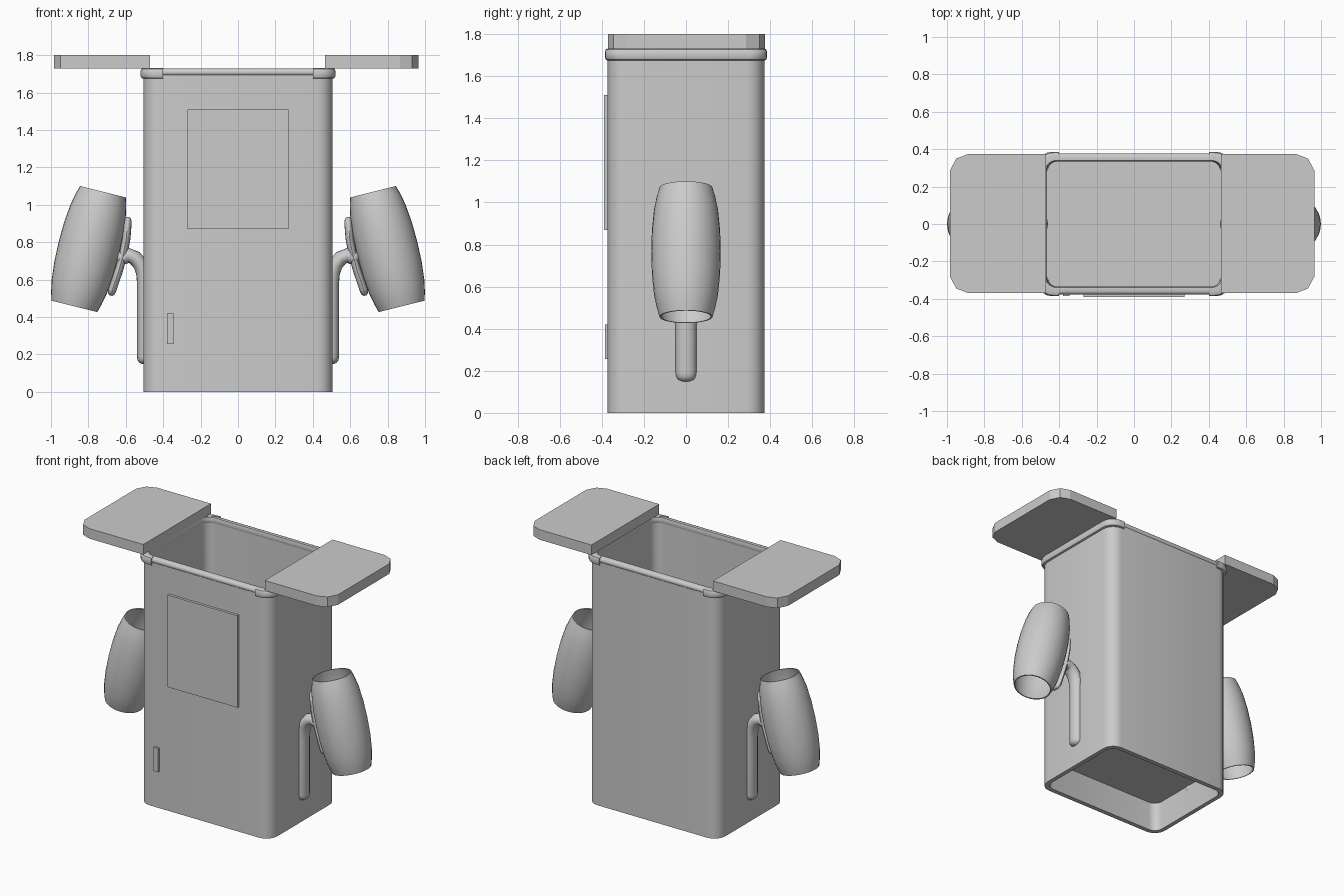
import bpy, bmesh
from math import sin, cos, pi
from mathutils import Vector

if "Cube" in bpy.data.objects:
    bpy.data.objects.remove(bpy.data.objects["Cube"])


def finish(name, bm, smooth=35, mirror=False):
    bmesh.ops.recalc_face_normals(bm, faces=bm.faces)
    me = bpy.data.meshes.new(name)
    bm.to_mesh(me)
    bm.free()
    ob = bpy.data.objects.new(name, me)
    bpy.context.collection.objects.link(ob)
    bpy.ops.object.select_all(action='DESELECT')
    ob.select_set(True)
    bpy.context.view_layer.objects.active = ob
    if smooth:
        bpy.ops.object.shade_smooth_by_angle(angle=smooth * pi / 180)
    if mirror:
        ob.modifiers.new("Mirror", 'MIRROR')
    return ob


def loft(rings, caps=True, loop=False):
    """Skin a list of equal-length point rings."""
    bm = bmesh.new()
    vs = [[bm.verts.new(p) for p in r] for r in rings]
    n = len(vs[0])
    pairs = list(zip(vs, vs[1:])) + ([(vs[-1], vs[0])] if loop else [])
    for a, b in pairs:
        for i in range(n):
            j = (i + 1) % n
            bm.faces.new((a[i], a[j], b[j], b[i]))
    if caps:
        bm.faces.new(vs[0])
        bm.faces.new(vs[-1])
    return bm


def rrect(hx, hy, r, z, seg=5):
    """Rounded rectangle ring at height z."""
    pts = []
    for k, (sx, sy) in enumerate(((1, 1), (-1, 1), (-1, -1), (1, -1))):
        for s in range(seg + 1):
            a = (k + s / seg) * pi / 2
            pts.append((sx * (hx - r) + r * cos(a), sy * (hy - r) + r * sin(a), z))
    return pts


def box(name, x0, x1, y0, y1, z0, z1):
    ring = lambda z: [(x0, y0, z), (x1, y0, z), (x1, y1, z), (x0, y1, z)]
    return finish(name, loft([ring(z0), ring(z1)]), 0)


def sweep(name, path, hw, hy, n=16):
    """Elliptical bar along an xz path with rounded ends."""
    pts = [Vector((x, 0, z)) for x, z in path]
    rings = []
    for i, p in enumerate(pts):
        t = (pts[min(i + 1, len(pts) - 1)] - pts[max(i - 1, 0)]).normalized()
        side = Vector((t.z, 0, -t.x))

        def ring(k, off):
            return [p + t * off + side * (hw * k * cos(2 * pi * j / n))
                    + Vector((0, hy * k * sin(2 * pi * j / n), 0)) for j in range(n)]
        end = [(0.35, 0), (0.75, 0.008), (0.95, 0.022)]
        if i == 0:
            rings += [ring(k, o) for k, o in end]
        elif i == len(pts) - 1:
            rings += [ring(k, -o) for k, o in reversed(end)]
        else:
            rings.append(ring(1, 0))
    return finish(name, loft(rings), 40, True)


# Bin body: hollow shell with recessed underside
finish("bin_body", loft([
    rrect(.465, .33, .06, .20), rrect(.475, .34, .06, 0), rrect(.505, .372, .085, 0),
    rrect(.505, .372, .085, 1.70), rrect(.475, .342, .06, 1.70), rrect(.465, .335, .06, .23)]))

# Rolled rim round the opening
rim = [(.497, 1.69), (.510, 1.697), (.513, 1.71), (.507, 1.724), (.495, 1.73),
       (.475, 1.728), (.470, 1.71), (.475, 1.69)]
finish("rim", loft([rrect(x, x - .135, .085 if x > .49 else .06, z) for x, z in rim],
                   caps=False, loop=True), 60)

# Collars at both ends, under the flaps
col = [(.508, 1.675), (.517, 1.679), (.521, 1.69), (.521, 1.715), (.516, 1.727), (.505, 1.732),
       (.492, 1.732), (.492, 1.675)]
bm = loft([rrect(x, x - .135, .085, z) for x, z in col], caps=False, loop=True)
cut = bmesh.ops.bisect_plane(bm, geom=bm.verts[:] + bm.edges[:] + bm.faces[:],
                             plane_co=(.40, 0, 0), plane_no=(1, 0, 0), clear_inner=True)
bmesh.ops.holes_fill(bm, edges=[e for e in bm.edges if e.is_boundary])
finish("end_collars", bm, 40, True)

# Flat flaps with clipped outer corners
for name, s, xi, xo in (("right_flap", 1, .465, .965), ("left_flap", -1, .47, .985)):
    def outline(z):
        return [(s * x, y, z) for x, y in (
            (xi, -.37), (xo - .10, -.37), (xo - .035, -.345), (xo, -.28),
            (xo, .285), (xo - .035, .35), (xo - .10, .375), (xi, .375))]
    finish(name, loft([outline(1.73), outline(1.80)]), 0)

# Front panel and small tab
box("front_panel", -.27, .27, -.39, -.36, .87, 1.51)
box("front_tab", -.38, -.345, -.385, -.36, .255, .42)

# Tilted barrel sleeves, open at both ends
top, bot = Vector((.722, 0, 1.07)), Vector((.875, 0, .457))
axis = (bot - top).normalized()
side = Vector((-axis.z, 0, axis.x))
prof = [(0, .126), (.07, .139), (.17, .152), (.33, .162), (.5, .165),
        (.67, .162), (.83, .152), (.93, .139), (1, .126)]
prof += [(t, r - .008) for t, r in reversed(prof)]
finish("barrel_sleeves", loft([
    [top.lerp(bot, t) + side * (r * cos(2 * pi * j / 32)) + Vector((0, r * sin(2 * pi * j / 32), 0))
     for j in range(32)] for t, r in prof], caps=False, loop=True), 40, True)

# Hook brackets and the clips that hold the sleeves
sweep("bracket_stems", [(.50, .15), (.50, .19), (.50, .58), (.505, .635), (.52, .68),
                        (.55, .715), (.585, .73), (.62, .715), (.635, .69)], .04, .05)
sweep("sleeve_clips", [(.589, .935), (.590, .91), (.597, .82), (.612, .74), (.635, .655),
                       (.672, .545), (.680, .515)], .022, .05)
